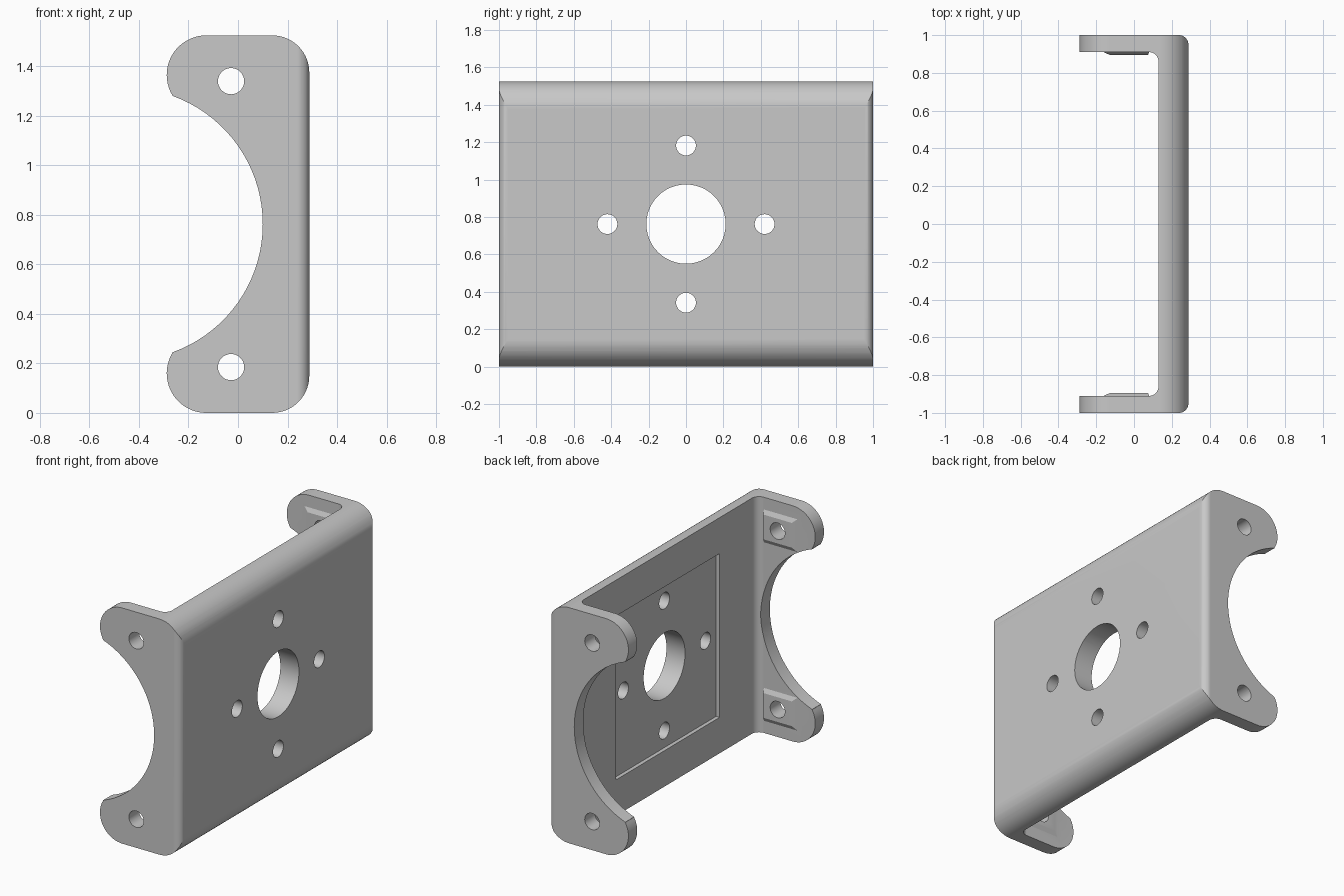
import bpy, bmesh
from math import sin, cos, radians

cube = bpy.data.objects.get("Cube")
if cube:
    bpy.data.objects.remove(cube, do_unlink=True)

MID = 0.7625          # mid height
SCREW_R = 0.053

metal = bpy.data.materials.new("grey_metal")
metal.use_nodes = True
metal.diffuse_color = (0.58, 0.58, 0.58, 1)
metal.node_tree.nodes["Principled BSDF"].inputs["Base Color"].default_value = (0.58, 0.58, 0.58, 1)


def arc(cx, cy, r, a0, a1, n=14):
    angles = [radians(a0 + (a1 - a0) * i / n) for i in range(n + 1)]
    return [(cx + r * cos(a), cy + r * sin(a)) for a in angles]


def circle(cx, cy, r, n=48):
    return arc(cx, cy, r, 0, 360, n)[:-1]


def rect(u0, u1, v0, v1):
    return [(u0, v0), (u1, v0), (u1, v1), (u0, v1)]


def flip(points):
    return [(u, -v) for u, v in points]


def prism(name, points, axis, lo, hi, end_points=None):
    """Extrude an outline along an axis, optionally tapering to another outline."""
    place = {"x": lambda p, t: (t, p[0], p[1]),
             "y": lambda p, t: (p[0], t, p[1]),
             "z": lambda p, t: (p[0], p[1], t)}[axis]
    bm = bmesh.new()
    a = [bm.verts.new(place(p, lo)) for p in points]
    b = [bm.verts.new(place(p, hi)) for p in end_points or points]
    bm.faces.new(a)
    bm.faces.new(b)
    for i in range(len(a)):
        j = (i + 1) % len(a)
        bm.faces.new((a[i], a[j], b[j], b[i]))
    bmesh.ops.recalc_face_normals(bm, faces=bm.faces)
    mesh = bpy.data.meshes.new(name)
    bm.to_mesh(mesh)
    bm.free()
    mesh.materials.append(metal)
    obj = bpy.data.objects.new(name, mesh)
    bpy.context.collection.objects.link(obj)
    return obj


def combine(target, tool, operation):
    mod = target.modifiers.new("boolean", "BOOLEAN")
    mod.operation = operation
    mod.solver = "EXACT"
    mod.object = tool
    bpy.context.view_layer.objects.active = target
    bpy.ops.object.modifier_apply(modifier=mod.name)
    bpy.data.objects.remove(tool, do_unlink=True)


# Channel: plate with two flanges, rounded inside and outside the bends
outer = [(-0.4, 1)] + arc(0.238, 0.95, 0.05, 90, 0, 10)
inner = [(-0.4, 0.91)] + arc(0.08, 0.86, 0.05, 90, 0, 10)
plan = outer + flip(outer)[::-1] + flip(inner) + inner[::-1]
bracket = prism("motor_bracket", plan, "z", -0.2, 1.8)

# Tapered pads around the flange screw holes
screw_heights = (0.185, 2 * MID - 0.185)
for side in (-1, 1):
    for z in screw_heights:
        pad = prism("pad", rect(-0.165, 0.08, z - 0.11, z + 0.11), "y",
                    side * 0.912, side * 0.896,
                    rect(-0.13, 0.075, z - 0.08, z + 0.08))
        combine(bracket, pad, "UNION")

# Side outline: rounded corners, lobes and the large curved cutout
half = (arc(0.138, 0.6125, 0.15, 0, 90) + arc(-0.128, 0.6025, 0.16, 90, 211, 20)
        + arc(-0.45, 0, 0.55, 70.4, 0, 18))
outline = [(x, z + MID) for x, z in half + flip(half[:-1])[::-1]]
combine(bracket, prism("outline", outline, "y", -1.5, 1.5), "INTERSECT")

# Shallow square recess on the inside of the plate
combine(bracket, prism("recess", rect(-0.53, 0.53, MID - 0.53, MID + 0.53),
                       "x", 0.05, 0.155), "DIFFERENCE")

# Screw holes through the flanges
for z in screw_heights:
    combine(bracket, prism("hole", circle(-0.028, z, SCREW_R, 32), "y", -1.5, 1.5), "DIFFERENCE")

# Shaft hole and four screw holes through the plate
combine(bracket, prism("hole", circle(0, MID, 0.212), "x", 0, 0.5), "DIFFERENCE")
for y, z in ((0.42, 0), (-0.42, 0), (0, 0.42), (0, -0.42)):
    combine(bracket, prism("hole", circle(y, MID + z, SCREW_R, 32), "x", 0, 0.5), "DIFFERENCE")

# Smooth bends with crisp edges and flat faces
bpy.ops.object.select_all(action="DESELECT")
bracket.select_set(True)
bpy.context.view_layer.objects.active = bracket
bpy.ops.object.shade_smooth_by_angle(angle=radians(25))
weighted = bracket.modifiers.new("weighted_normals", "WEIGHTED_NORMAL")
weighted.keep_sharp = True
